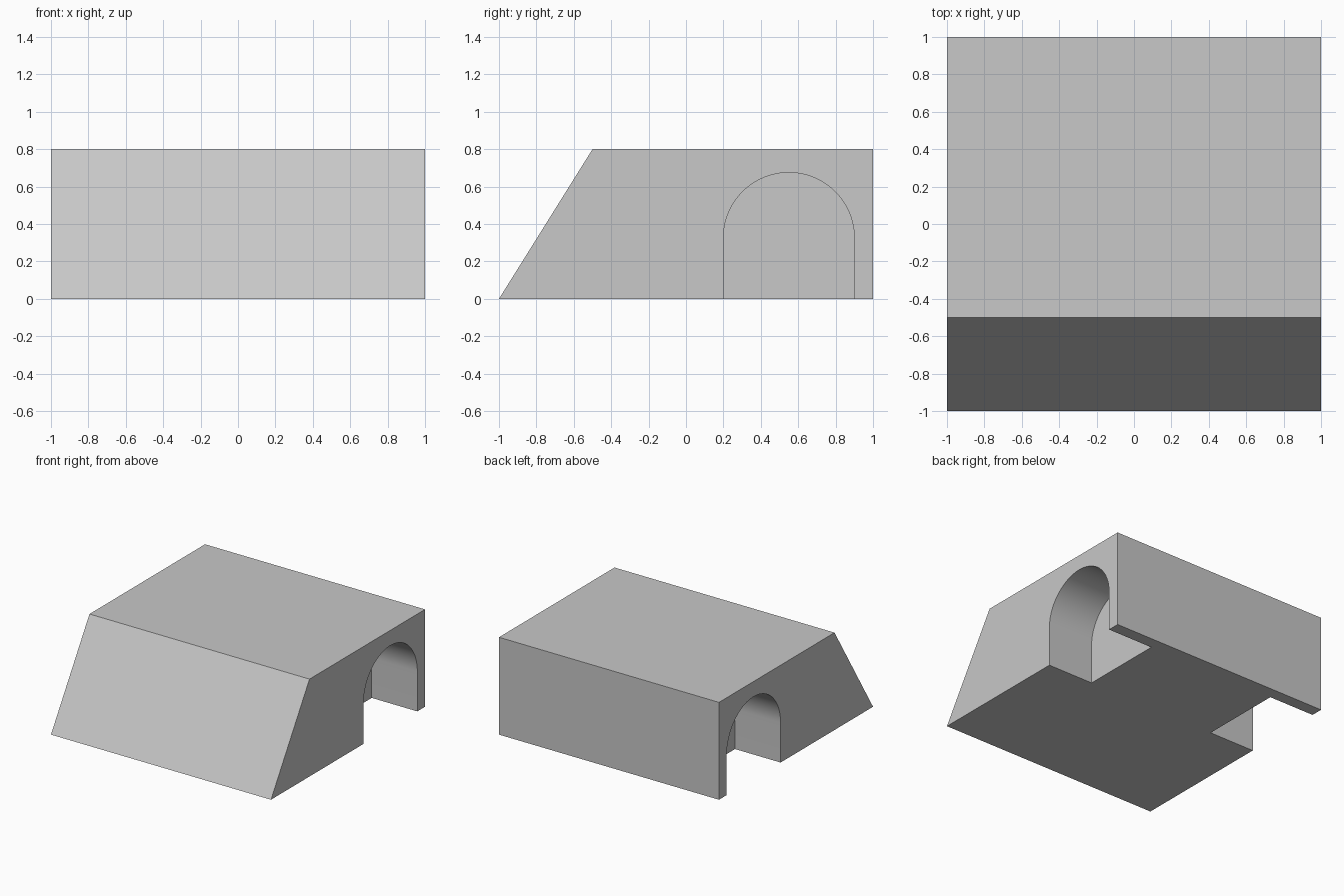
import bpy
import bmesh
from math import cos, sin, pi, radians

cube = bpy.data.objects.get("Cube")
if cube:
    bpy.data.objects.remove(cube, do_unlink=True)

grey = bpy.data.materials.new("plain grey")
grey.use_nodes = True
colour = (0.58, 0.58, 0.58, 1)
grey.diffuse_color = colour
grey.node_tree.nodes["Principled BSDF"].inputs["Base Color"].default_value = colour


def extrude_profile(name, profile, x0, x1):
    """Extrude a closed (y, z) profile along x into a solid."""
    bm = bmesh.new()
    face = bm.faces.new([bm.verts.new((x0, y, z)) for y, z in profile])
    result = bmesh.ops.extrude_face_region(bm, geom=[face])
    verts = [v for v in result["geom"] if isinstance(v, bmesh.types.BMVert)]
    bmesh.ops.translate(bm, verts=verts, vec=(x1 - x0, 0, 0))
    bmesh.ops.recalc_face_normals(bm, faces=bm.faces)
    mesh = bpy.data.meshes.new(name)
    bm.to_mesh(mesh)
    bm.free()
    mesh.materials.append(grey)
    obj = bpy.data.objects.new(name, mesh)
    bpy.context.collection.objects.link(obj)
    return obj


# Wedge-fronted body
body = extrude_profile("body", [(-1, 0), (-0.5, 0.8), (1, 0.8), (1, 0)], -1, 1)
bpy.context.view_layer.objects.active = body
body.select_set(True)

# Arched wheel recess, cut into both sides
radius, centre, spring, depth, steps = 0.35, 0.55, 0.325, 0.415, 48
arch = [(centre - radius, -0.1)]
for i in range(steps + 1):
    a = pi - pi * i / steps
    arch.append((centre + radius * cos(a), spring + radius * sin(a)))
arch.append((centre + radius, -0.1))

for side, name in ((1, "left_arch_cutter"), (-1, "right_arch_cutter")):
    cutter = extrude_profile(name, arch, side * (1 - depth), side * 1.1)
    cutter.hide_render = True
    cut = body.modifiers.new("wheel recess", "BOOLEAN")
    cut.operation = "DIFFERENCE"
    cut.solver = "EXACT"
    cut.object = cutter
    bpy.ops.object.modifier_apply(modifier=cut.name)
    bpy.data.objects.remove(cutter, do_unlink=True)

# Smooth arch ceilings, crisp edges elsewhere
bpy.ops.object.shade_smooth_by_angle(angle=radians(30))
